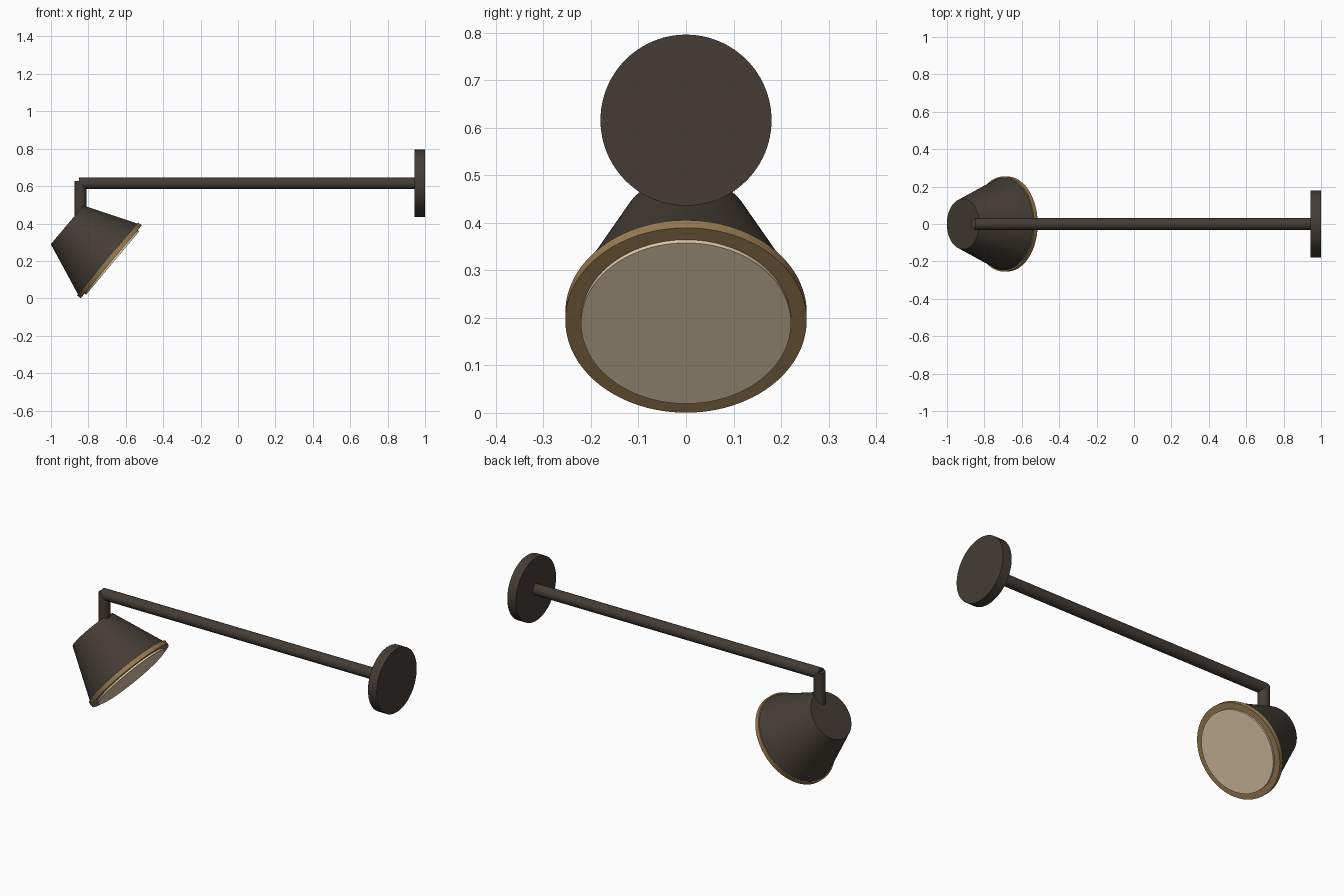
import bpy, math
from mathutils import Vector

cube = bpy.data.objects.get("Cube")
if cube:
    bpy.data.objects.remove(cube, do_unlink=True)


def material(name, rgb):
    m = bpy.data.materials.new(name)
    m.use_nodes = True
    m.diffuse_color = (*rgb, 1)
    m.node_tree.nodes["Principled BSDF"].inputs["Base Color"].default_value = (*rgb, 1)
    return m


dark = material("dark bronze", (0.058, 0.046, 0.036))
brass = material("aged brass", (0.32, 0.205, 0.09))
cream = material("cream diffuser", (0.77, 0.62, 0.42))


def rod(name, start, end, r1, r2, mat, sides=64):
    """Closed cylinder or cone frustum running from start to end."""
    start, end = Vector(start), Vector(end)
    axis = end - start
    bpy.ops.mesh.primitive_cone_add(vertices=sides, radius1=r1, radius2=r2,
                                    depth=axis.length, location=(start + end) / 2)
    ob = bpy.context.object
    ob.name = name
    ob.rotation_euler = axis.to_track_quat('Z', 'Y').to_euler()
    ob.data.materials.append(mat)
    bpy.ops.object.shade_smooth_by_angle(angle=math.radians(35))
    return ob


# Wall plate, arm and drop stem
ARM_Z = 0.616
rod("wall_plate", (0.945, 0, ARM_Z), (1, 0, ARM_Z), 0.18, 0.18, dark, 96)
rod("arm", (-0.85, 0, ARM_Z), (0.95, 0, ARM_Z), 0.031, 0.031, dark, 32)
rod("drop_stem", (-0.842, 0, 0.43), (-0.842, 0, 0.627), 0.031, 0.031, dark, 32)

# Lamp head, tilted along its own axis
tilt = math.radians(40)
axis = Vector((math.cos(tilt), 0, -math.sin(tilt)))
mouth = Vector((-0.678, 0, 0.195))


def along(d):
    return mouth + axis * d


rod("shade", along(-0.308), along(-0.012), 0.135, 0.252, dark, 96)
rod("trim_ring", along(-0.025), mouth, 0.254, 0.254, brass, 96)
rod("diffuser", along(-0.01), along(0.01), 0.221, 0.221, cream, 96)
